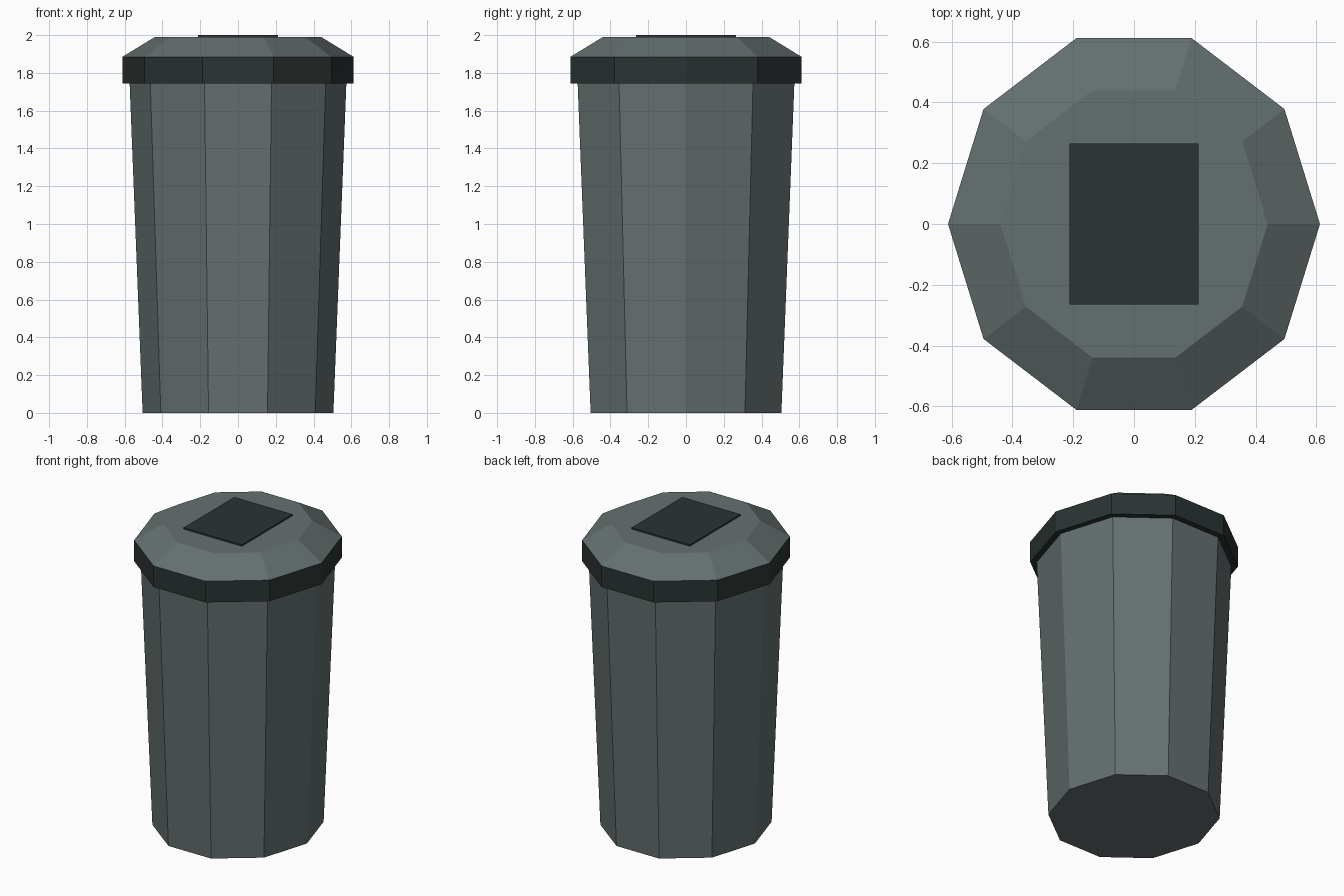
import bpy, bmesh
from math import cos, sin, pi

if "Cube" in bpy.data.objects:
    bpy.data.objects.remove(bpy.data.objects["Cube"])

SIDES = 10
Y_STRETCH = 1 / sin(0.4 * pi)  # makes the decagon as deep as it is wide


def material(name, rgb):
    m = bpy.data.materials.new(name)
    m.diffuse_color = (*rgb, 1)
    m.use_nodes = True
    m.node_tree.nodes["Principled BSDF"].inputs["Base Color"].default_value = m.diffuse_color
    return m


def add_object(name, bm, mat):
    bmesh.ops.recalc_face_normals(bm, faces=bm.faces)
    mesh = bpy.data.meshes.new(name)
    bm.to_mesh(mesh)
    bm.free()
    mesh.materials.append(mat)
    ob = bpy.data.objects.new(name, mesh)
    bpy.context.collection.objects.link(ob)
    return ob


def frustum(name, r0, z0, r1, z1, mat):
    """Closed ten-sided tapered drum."""
    bm = bmesh.new()
    rings = [[bm.verts.new((r * cos(2 * pi * i / SIDES),
                            r * sin(2 * pi * i / SIDES) * Y_STRETCH, z))
              for i in range(SIDES)] for r, z in ((r0, z0), (r1, z1))]
    low, high = rings
    bm.faces.new(low[::-1])
    bm.faces.new(high)
    for i in range(SIDES):
        j = (i + 1) % SIDES
        bm.faces.new((low[i], low[j], high[j], high[i]))
    return add_object(name, bm, mat)


grey = material("bin_grey", (0.13, 0.16, 0.16))
dark = material("dark_trim", (0.024, 0.033, 0.032))

# Tapered body, dark rim band and sloped lid
frustum("bin_body", 0.505, 0, 0.574, 1.75, grey)
frustum("rim_band", 0.612, 1.745, 0.612, 1.885, dark)
frustum("lid", 0.612, 1.885, 0.44, 1.99, grey)

# Thin rectangular flap on top of the lid
bm = bmesh.new()
bmesh.ops.create_cube(bm, size=1)
bmesh.ops.scale(bm, vec=(0.426, 0.53, 0.02), verts=bm.verts)
bmesh.ops.translate(bm, vec=(0, 0, 1.99), verts=bm.verts)
add_object("lid_flap", bm, dark)
